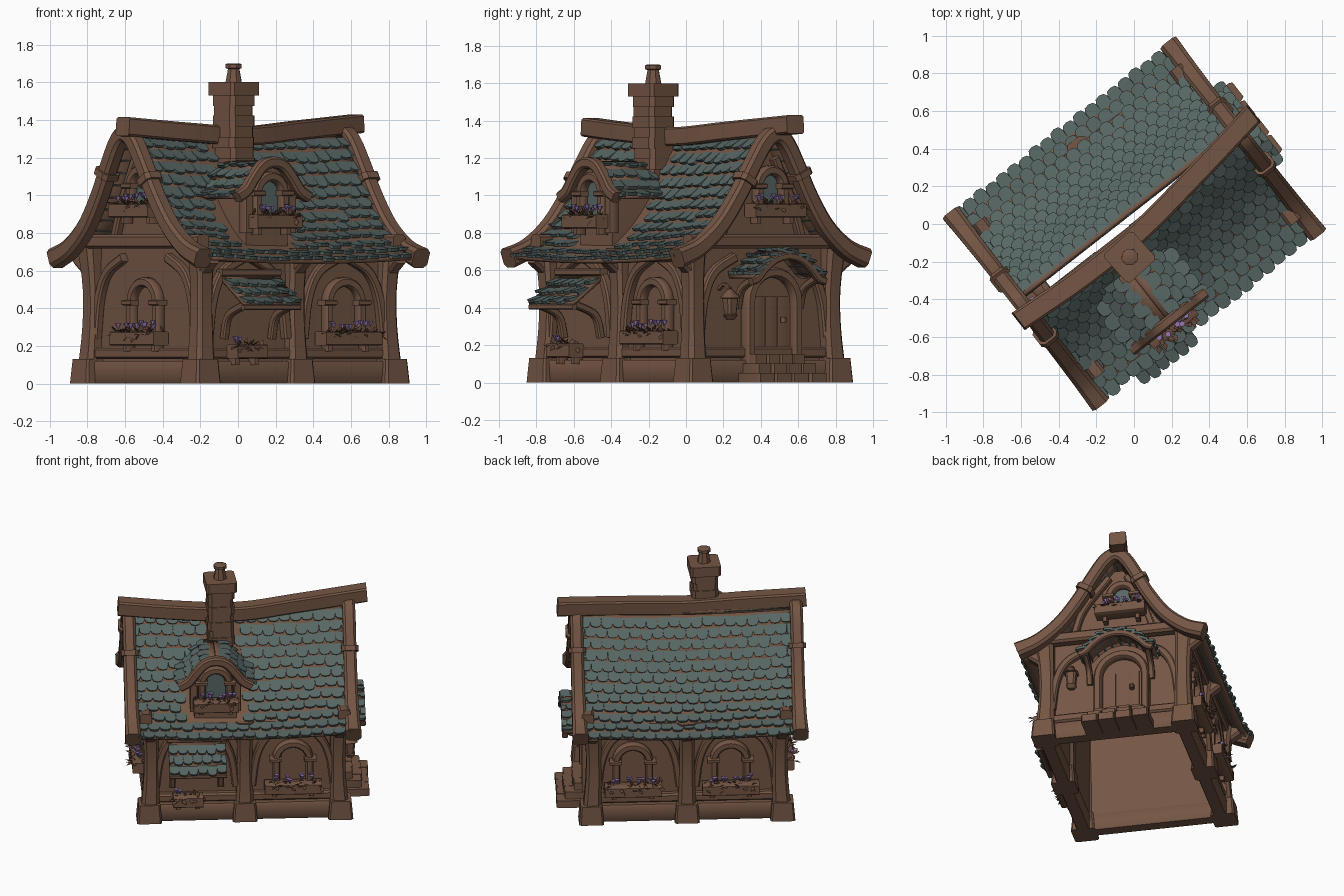
import bpy, bmesh, math, random
from mathutils import Vector as V, Matrix as M

if "Cube" in bpy.data.objects:
    bpy.data.objects.remove(bpy.data.objects["Cube"])
random.seed(4)

def mat(name, c):
    m = bpy.data.materials.new(name); m.diffuse_color = (*c, 1); return m
WOOD = mat("brown timber", (0.175, 0.092, 0.058))
SLATE = mat("grey green slate", (0.095, 0.135, 0.128))
LEAF = mat("dark brown leaf", (0.12, 0.06, 0.038))
BLOOM = mat("purple bloom", (0.30, 0.19, 0.46))

# House is turned 38 degrees; each wall has a frame: x across, -y outward, z up
R = M.Rotation(math.radians(38), 4, 'Z')
def frame(x, y, deg): return M.Translation((x, y, 0)) @ M.Rotation(math.radians(deg), 4, 'Z')
HOUSE = M.Identity(4)
FRONT, RIGHT = frame(0, -.45, 0), frame(.63, 0, 90)
BACK, LEFT = frame(0, .46, 180), frame(-.59, 0, 270)
X, Y, Z = V((1, 0, 0)), V((0, 1, 0)), V((0, 0, 1))

def make(name, F, verts, faces, m=WOOD):
    me = bpy.data.meshes.new(name); me.from_pydata([tuple(v) for v in verts], [], faces)
    bm = bmesh.new(); bm.from_mesh(me)
    bmesh.ops.recalc_face_normals(bm, faces=bm.faces); bm.to_mesh(me); bm.free()
    me.materials.append(m); me.shade_smooth(); me.set_sharp_from_angle(angle=math.radians(40))
    o = bpy.data.objects.new(name, me); bpy.context.collection.objects.link(o)
    o.matrix_world = R @ F
    return o

def spline(pts, n=5):
    """Smooth path through a few points"""
    p = [V(q) for q in pts]; p = [2*p[0]-p[1]] + p + [2*p[-1]-p[-2]]; out = []
    for i in range(1, len(p)-2):
        for k in range(n):
            t = k/n; a, b, c, d = p[i-1:i+3]
            out.append(.5*(2*b + (c-a)*t + (2*a-5*b+4*c-d)*t*t + (3*b-a-3*c+d)*t**3))
    return out + [p[-2]]

def beam(name, F, pts, side, w, h, m=WOOD, scale=None, k=.62):
    """Sweep a chamfered rectangle along a path"""
    pts = [V(p) for p in pts]; vs, fs, n = [], [], len(pts)
    sec = [(1, k), (k, 1), (-k, 1), (-1, k), (-1, -k), (-k, -1), (k, -1), (1, -k)]
    for i, p in enumerate(pts):
        t = pts[min(i+1, n-1)] - pts[max(i-1, 0)]
        up = t.cross(side).normalized(); s = scale[i] if scale else 1
        vs += [p + side*(a*w*s/2) + up*(b*h*s/2) for a, b in sec]
    for i in range(n-1):
        fs += [(i*8+j, i*8+(j+1) % 8, i*8+8+(j+1) % 8, i*8+8+j) for j in range(8)]
    fs += [tuple(range(8)), tuple(range(n*8-8, n*8))]
    return make(name, F, vs, fs, m)

def box(name, F, x, y, z0, z1, wx, wy, m=WOOD, k=.85, scale=None):
    return beam(name, F, [(x, y, z0), (x, y, z1)], X, wx, wy, m, scale, k)

def plate(name, F, outline, y0, y1, m=WOOD):
    n = len(outline)
    vs = [(x, y, z) for y in (y0, y1) for x, z in outline]
    fs = [tuple(range(n)), tuple(range(n, 2*n))] + [(i, (i+1) % n, n+(i+1) % n, n+i) for i in range(n)]
    return make(name, F, vs, fs, m)

def arch(x, z0, z1, r, n=12):
    return [(x-r, z0)] + [(x-r*math.cos(math.pi*i/n), z1+r*math.sin(math.pi*i/n)) for i in range(n+1)] + [(x+r, z0)]

def tiles(name, F, P, rows, cols, skip=None, t=.018):
    """Overlapping round-ended slates on a surface P(a,b); b runs downhill"""
    vs, fs = [], []
    shape = [(0, 0), (.98, 0), (.98, .9), (.85, 1.14), (.5, 1.22), (.15, 1.14), (0, .9)]
    for i in range(rows):
        for j in range(-(i % 2), cols):
            jit, lift = random.uniform(-.1, .1), random.uniform(.024, .036)
            ctr = P((j+.5+.5*(i % 2))/cols, (i+.5)/rows)
            if skip and skip(ctr): continue
            k, n = len(vs), len(shape)
            for low in (0, 1):
                for x, y in shape:
                    a = min(max((j+x+.5*(i % 2))/cols, 0), 1); b = (i+y*(1+jit*(y > .5)))/rows
                    p = P(a, b)
                    nn = (P(a+.01, b)-p).cross(P(a, b+.01)-p).normalized()
                    if nn.z < 0: nn = -nn
                    vs.append(p + nn*(lift*y/1.2 + .004 - low*t))
            fs += [tuple(range(k, k+n)), tuple(range(k+n, k+2*n))]
            fs += [(k+q, k+(q+1) % n, k+n+(q+1) % n, k+n+q) for q in range(n)]
    return make(name, F, vs, fs, SLATE)

def sheet(name, F, P, na, nb, m=WOOD, t=.02):
    vs = [P(i/na, j/nb) for i in range(na+1) for j in range(nb+1)]
    fs = [(i*(nb+1)+j, i*(nb+1)+j+1, (i+1)*(nb+1)+j+1, (i+1)*(nb+1)+j) for i in range(na) for j in range(nb)]
    s = make(name, F, vs, fs, m).modifiers.new("thickness", 'SOLIDIFY'); s.thickness = t; s.offset = 0

def along(pts):
    """Arc-length lookup on a polyline, extended past its end"""
    pts = [V(p) for p in pts]; L = [0]
    for a, b in zip(pts, pts[1:]): L.append(L[-1]+(b-a).length)
    def f(s):
        d = s*L[-1]; i = 0
        while i < len(pts)-2 and d > L[i+1]: i += 1
        return pts[i] + (pts[i+1]-pts[i])*((d-L[i])/(L[i+1]-L[i]))
    return f

# Main roof
PROF = spline([(.03, 0, 1.32), (.09, 0, 1.24), (.15, 0, 1.14), (.23, 0, 1.0), (.34, 0, .855), (.47, 0, .745), (.62, 0, .67)], 3)
prof = along(PROF)
def lean(z): return .03*(z-.67)/.65
def slope(sg):
    def P(a, b):
        q = prof(b); u = -.70+1.42*a
        return V((u, sg*q.x+lean(q.z), q.z-.025*(1-(u/.75)**2)))
    return P
def bare(p):
    return (-.38 < p.x < .02 and -.5 < p.y < -.2) or (-.23 < p.x < -.01 and p.y >= -.2)
for sg, nm in ((1, "back"), (-1, "front")):
    sheet(nm + "_roof_boards", HOUSE, slope(sg), 10, 14)
    tiles(nm + "_roof_slates", HOUSE, slope(sg), 12, 19, bare if sg < 0 else None)
beam("ridge_beam", HOUSE, spline([(-.80, -.03, 1.365), (-.4, -.055, 1.335), (0, -.05, 1.315), (.4, 0, 1.345), (.86, .07, 1.38)]), Y, .115, .1, k=.8)
half = [(.07, 1.285), (.15, 1.16), (.24, 1.0), (.36, .835), (.5, .72), (.635, .665)]
for u, nm in ((-.73, "left"), (.735, "right")):
    pts = [(u, v+lean(z), z) for v, z in half[::-1]] + [(u, .03, 1.325)] + [(u, -v+lean(z), z) for v, z in half]
    path = spline(pts)
    sc = [1+.25*abs(i/(len(path)-1)*2-1)**4 for i in range(len(path))]
    beam(nm + "_bargeboard", HOUSE, path, X, .085, .085, scale=sc)
    for i in (18, 42):
        beam(nm + "_bargeboard_ring", HOUSE, path[i:i+2], X, .115, .115)

# Walls, open underneath
plate("front_wall", FRONT, [(-.6, 0), (.64, 0), (.64, .72), (-.6, .72)], 0, .03)
plate("back_wall", BACK, [(-.64, 0), (.6, 0), (.6, .72), (-.64, .72)], 0, .03)
for F, s, nm in ((RIGHT, 1, "right"), (LEFT, -1, "left")):
    p = [q for q in PROF if q.x < .46]
    out = [(-.45*s, 0)] + [(s*(-q.x+lean(q.z)), q.z-.06) for q in p[::-1]] + [(s*(q.x+lean(q.z)), q.z-.06) for q in p] + [(.46*s, 0)]
    plate(nm + "_gable_wall", F, out, 0, .03)
    beam(nm + "_tie_beam", F, [(-.52, -.05, .755), (.52, -.05, .755)], Y, .08, .075)
    for sg in (1, -1):
        beam(nm + "_gable_brace", F, spline([(sg*.27, -.02, .78), (sg*.2, -.02, .98), (sg*.06+.03*s, -.02, 1.2)]), Y, .05, .045)

# Posts, feet, plinths and sills
posts = [(u, v) for u in (-.61, .65) for v in (-.46, .48)] + [(.02, -.46), (.02, .48)]
for u, v in posts:
    beam("wall_post", HOUSE, spline([(u, v, .08), (u*.985, v*.985, .3), (u*.985, v*.985, .5), (u, v*1.01, .72)], 3), X, .105, .105,
         scale=[1.2, 1.12, 1.05, 1, .97, .95, .96, 1, 1.08, 1.2])
    box("post_foot", HOUSE, u*1.01, v*1.01, 0, .13, .16, .155, scale=[1.04, .9])
    beam("post_bracket", HOUSE, [(u, v, .6), (u, v*1.2, .67)], X, .08, .08)
for F, a, b, nm in ((FRONT, -.58, .62, "front"), (BACK, -.62, .58, "back"), (LEFT, -.46, .44, "left"), (RIGHT, -.44, .46, "right")):
    beam(nm + "_plinth", F, [(a, -.01, .06), (b, -.01, .06)], Y, .09, .12, k=.85)
    beam(nm + "_sill_beam", F, [(a, -.01, .16), (b, -.01, .16)], Y, .07, .06)
for F, nm in ((FRONT, "front"), (BACK, "back")):
    beam(nm + "_eave_plate", F, [(-.66, -.03, .68), (.66, -.03, .68)], Y, .07, .07)
# Curved braces in every wall panel
for F, ends in ((FRONT, (-.57, -.04, .07, .61)), (BACK, (-.61, -.07, .04, .57)), (LEFT, (-.44, .42)), (RIGHT, (-.42, .44))):
    for i, x in enumerate(ends):
        d = 1 if i % 2 == 0 else -1
        beam("curved_brace", F, spline([(x, -.02, .24), (x+d*.03, -.02, .45), (x+d*.1, -.02, .59), (x+d*.24, -.02, .67)]), Y, .05, .05)

# Flower boxes and windows
def flower_box(F, x, y, z, hw, blooms=4):
    beam("flower_box", F, [(x-hw, y-.06, z+.04), (x+hw, y-.06, z+.04)], Y, .1, .075, k=.85)
    for s in (-1, 1): box("box_bracket", F, x+s*hw*.65, y-.03, z-.03, z+.01, .03, .06)
    vs, fs = [], []
    for i in range(int(hw*330)):
        p = V((x+random.uniform(-hw, hw), y-random.uniform(.03, .11), z+.065+random.uniform(-.01, .015)))
        d = V((random.uniform(-.6, .6), random.uniform(-1, .2), random.uniform(-.6, .7))).normalized()*.05
        s = d.cross(Z).normalized()*.014; k = len(vs)
        vs += [p, p+d*.5+s, p+d, p+d*.5-s]; fs.append((k, k+1, k+2, k+3))
    make("box_leaves", F, vs, fs, LEAF)
    vs, fs = [], []
    for c in range(blooms):
        for i in range(3):
            p = V((x+hw*(-.62+1.3*c/max(blooms-1, 1))+random.uniform(-.02, .02), y-random.uniform(.04, .1), z+.08+random.uniform(0, .025)))
            k = len(vs)
            vs += [p] + [p+V((.017*math.cos(a*1.257), .017*math.sin(a*1.257), .032)) for a in range(5)]
            fs += [(k, k+1+a, k+1+(a+1) % 5) for a in range(5)] + [tuple(range(k+1, k+6))]
    make("box_flowers", F, vs, fs, BLOOM)

def window(F, x, z, r=.11, h=.17, hw=.19, glass=WOOD, y=0):
    plate("window_pane", F, arch(x, z, z+h, r), y-.012, y-.004, glass)
    beam("window_arch", F, [(p, y-.025, q) for p, q in arch(x, z, z+h, r)], Y, .06, .05)
    beam("window_arch_base", F, [(x-r-.045, y-.03, z+h), (x-r+.035, y-.03, z+h)], Y, .075, .03)
    beam("window_arch_base", F, [(x+r-.035, y-.03, z+h), (x+r+.045, y-.03, z+h)], Y, .075, .03)
    flower_box(F, x, y-.01, z-.06, hw)
window(FRONT, .34, .26)
window(BACK, -.38, .26); window(BACK, .27, .26)
window(LEFT, -.01, .26)
window(LEFT, -.04, .94, .085, .11, .17, SLATE)
window(RIGHT, .06, .94, .085, .11, .17, SLATE)
flower_box(FRONT, -.36, -.03, .13, .1, 1)

# Dormer with arched slate roof
DORM = frame(-.175, -.47, 0)
plate("dormer_body", DORM, arch(0, .72, 1.02, .14), .0, .26)
window(DORM, 0, .88, .09, .13, .15, SLATE)
brow = [(0, 1.175), (.07, 1.155), (.13, 1.09), (.18, 1.025), (.24, .99)]
def hood(curve, y0, y1, s):
    f = along(spline([(x*s, 0, z) for x, z in curve], 4))
    def P(a, b):
        q = f(b); return V((q.x, y0+(y1-y0)*a, q.z))
    return P
def hood_rim(name, F, curve, y, w, h, dz):
    pts = [(-x, y, z+dz) for x, z in curve[:0:-1]] + [(x, y, z+dz) for x, z in curve]
    beam(name, F, spline(pts), Y, w, h)
for s in (1, -1):
    sheet("dormer_roof_boards", DORM, hood(brow, -.04, .3, s), 2, 10)
    tiles("dormer_slates", DORM, hood(brow, -.04, .3, s), 4, 4)
    box("dormer_post", DORM, s*.145, -.01, .8, 1.06, .05, .06)
hood_rim("dormer_arch_board", DORM, brow, -.05, .06, .06, 0)

# Chimney of stacked stones
CH = frame(-.126, -.124, 4)
for i in range(10):
    box("chimney_course", CH, random.uniform(-.004, .004), 0, .97+i*.056, 1.03+i*.056, .165+.012*(i % 2), .165+.012*(i % 2), k=.75)
box("chimney_cap", CH, 0, 0, 1.53, 1.6, .205, .205, k=.85)
beam("chimney_pot", CH, [(0, 0, z) for z in (1.59, 1.67, 1.675, 1.695, 1.7)], X, .08, .08, scale=[1.1, .75, 1.05, 1.05, .8], k=.41)

# Lean-to awning on the front wall
def awn(a, b): return V((-.49+.38*a, -.03-.2*b, .56-.14*b))
sheet("awning_boards", FRONT, awn, 1, 1)
tiles("awning_slates", FRONT, awn, 3, 6)
beam("awning_front_rail", FRONT, [(-.49, -.22, .405), (-.11, -.22, .405)], Y, .03, .03)
beam("awning_top_rail", FRONT, [(-.5, -.03, .59), (-.1, -.03, .59)], Y, .05, .04)
for x in (-.46, -.14):
    beam("awning_bracket", FRONT, spline([(x, -.02, .24), (x, -.06, .36), (x, -.2, .42)]), X, .04, .04)

# Door, steps, canopy and lamp on the right gable
plate("door", RIGHT, arch(.06, .13, .43, .135), -.025, 0)
for i in (-1, 0, 1): box("door_plank", RIGHT, .06+i*.08, -.026, .14, .46, .072, .012)
beam("door_arch", RIGHT, [(p, -.035, q) for p, q in arch(.06, .1, .43, .16)], Y, .08, .055)
box("door_knob", RIGHT, .13, -.05, .32, .35, .03, .04, k=.41)
for i, (d, w) in enumerate(((.24, .46), (.19, .4), (.13, .34))):
    for j in range(4):
        box("step_stone", RIGHT, .05+w*(j-1.5)/4, -d/2, i*.05, .052+i*.05, w/4*.98, d+random.uniform(-.015, .01))
CAN = RIGHT @ M.Translation((.05, 0, 0))
can = [(0, .70), (.09, .68), (.16, .63), (.21, .58), (.25, .565)]
for s in (1, -1):
    sheet("canopy_boards", CAN, hood(can, -.2, 0, s), 2, 10)
    tiles("canopy_slates", CAN, hood(can, -.21, 0, s), 5, 3)
    beam("canopy_bracket", CAN, spline([(s*.21, -.02, .4), (s*.21, -.06, .5), (s*.21, -.18, .56)]), X, .04, .04)
hood_rim("canopy_rim", CAN, can, -.19, .04, .04, -.025)
beam("lamp_arm", RIGHT, spline([(-.27, 0, .5), (-.27, -.05, .525), (-.27, -.1, .5)]), X, .02, .02)
beam("lamp_body", RIGHT, [(-.27, -.1, z) for z in (.335, .36, .365, .45, .452, .5)], X, .085, .085, scale=[.4, .8, .65, .85, 1.15, .2])

for m in bpy.data.materials:
    if m.users and not m.is_grease_pencil:
        m.use_nodes = True
        m.node_tree.nodes["Principled BSDF"].inputs["Base Color"].default_value = m.diffuse_color
